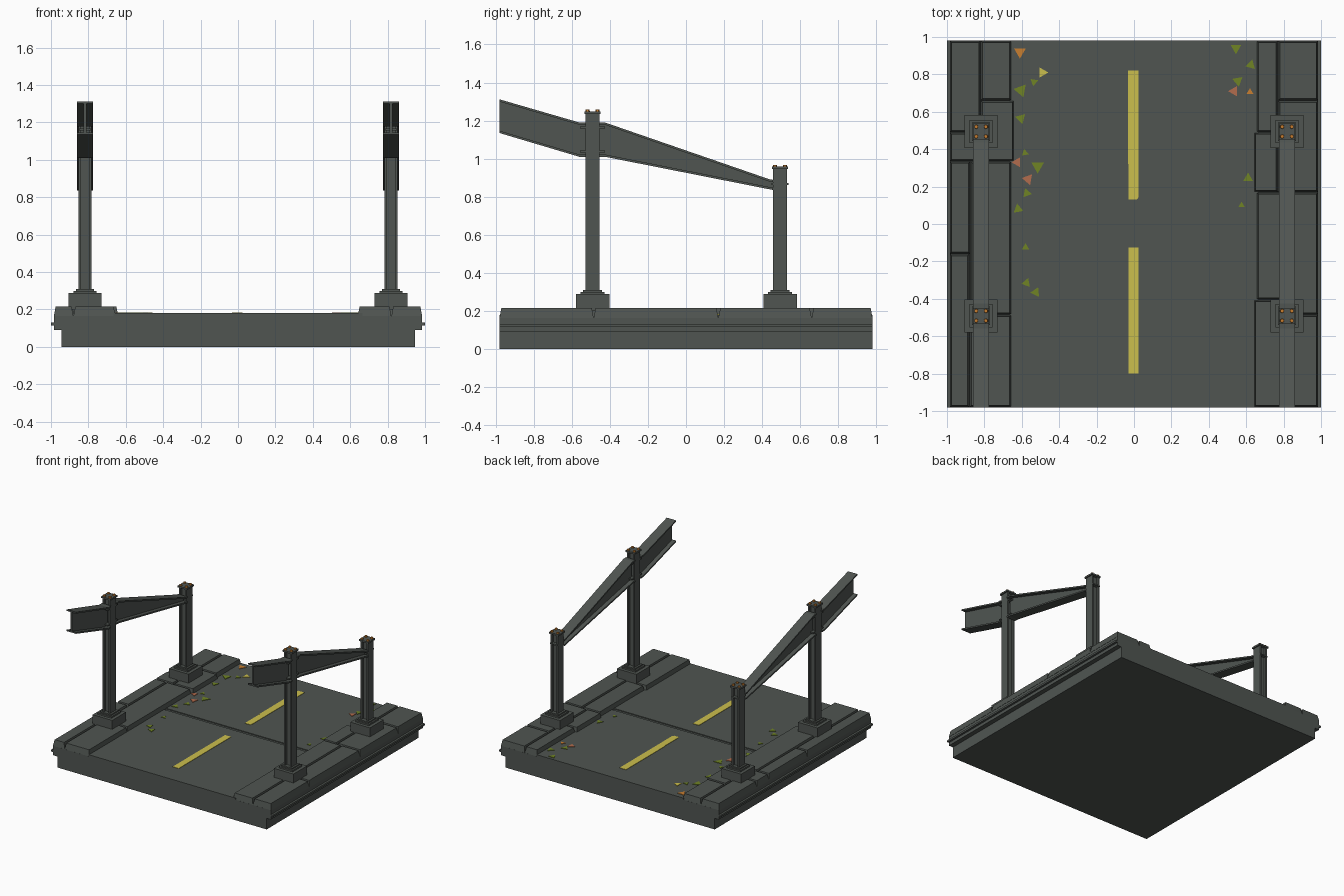
import bpy, bmesh, math
from mathutils import Matrix, Vector


def material(name, rgb):
    m = bpy.data.materials.new(name)
    m.diffuse_color = (*rgb, 1)
    return m


GREY = material("dark_grey", (0.080, 0.091, 0.083))
YELLOW = material("line_yellow", (0.60, 0.52, 0.075))
RUST = material("rust_orange", (0.58, 0.21, 0.03))
GREEN = material("leaf_green", (0.16, 0.23, 0.018))
BROWN = material("leaf_brown", (0.45, 0.15, 0.075))


def finish(name, bm, mats):
    bmesh.ops.recalc_face_normals(bm, faces=bm.faces)
    me = bpy.data.meshes.new(name)
    bm.to_mesh(me)
    bm.free()
    for m in mats:
        me.materials.append(m)
    ob = bpy.data.objects.new(name, me)
    bpy.context.collection.objects.link(ob)
    return ob


def loft(bm, sections):
    """Quad skin through equal vertex loops, capped at both ends."""
    loops = [[bm.verts.new(p) for p in s] for s in sections]
    n = len(loops[0])
    for a, b in zip(loops, loops[1:]):
        for i in range(n):
            j = (i + 1) % n
            bm.faces.new((a[i], a[j], b[j], b[i]))
    bm.faces.new(loops[0])
    bm.faces.new(loops[-1])


def box(bm, x0, x1, y0, y1, z0, z1, inset=0.0):
    t = inset
    loft(bm, [[(x0, y0, z0), (x1, y0, z0), (x1, y1, z0), (x0, y1, z0)],
              [(x0 + t, y0 + t, z1), (x1 - t, y0 + t, z1),
               (x1 - t, y1 - t, z1), (x0 + t, y1 - t, z1)]])


def plate(bm, x, y, w, d, z0, z1, inset=0.0):
    box(bm, x - w / 2, x + w / 2, y - d / 2, y + d / 2, z0, z1, inset)


# foundation slabs and thin side ledges
bm = bmesh.new()
box(bm, -0.945, 0.945, -0.98, 0.98, 0, 0.09)
box(bm, -0.983, 0.983, -0.98, 0.98, 0.09, 0.166)
for s in (-1, 1):
    plate(bm, s * 0.988, 0, 0.024, 1.96, 0.115, 0.13)
finish("foundation", bm, [GREY])

# road surface in two slabs with a joint between
bm = bmesh.new()
box(bm, -0.665, 0.665, -0.98, -0.012, 0.16, 0.18)
box(bm, -0.665, 0.665, 0.014, 0.98, 0.16, 0.18)
box(bm, -0.665, 0.665, -0.012, 0.014, 0.16, 0.173)
finish("road_surface", bm, [GREY])

# centre line dashes, the rear one with a clipped corner
bm = bmesh.new()
box(bm, -0.029, 0.025, -0.80, -0.125, 0.178, 0.183)
dash = [(-0.029, 0.13), (0.015, 0.13), (0.025, 0.145), (0.025, 0.82), (-0.033, 0.82), (-0.033, 0.32), (-0.029, 0.32)]
loft(bm, [[(x, y, z) for x, y in dash] for z in (0.178, 0.183)])
finish("centre_line", bm, [YELLOW])

# kerb stones: x0, x1, y0, y1
LEFT = [(-0.985, -0.82, 0.49, 0.98), (-0.82, -0.655, 0.66, 0.98),
        (-0.985, -0.82, 0.335, 0.49), (-0.82, -0.64, 0.335, 0.66),
        (-0.985, -0.875, -0.16, 0.335), (-0.875, -0.655, -0.485, 0.335),
        (-0.985, -0.88, -0.98, -0.16), (-0.88, -0.655, -0.98, -0.485)]
RIGHT = [(0.655, 0.77, 0.49, 0.98), (0.77, 0.985, 0.66, 0.98),
         (0.64, 0.77, 0.17, 0.49), (0.77, 0.985, 0.17, 0.66),
         (0.655, 0.82, -0.405, 0.17), (0.82, 0.985, -0.485, 0.17),
         (0.64, 0.82, -0.98, -0.405), (0.82, 0.985, -0.98, -0.485)]
for name, stones in (("left_kerb", LEFT), ("right_kerb", RIGHT)):
    bm = bmesh.new()
    for s in stones:
        box(bm, *s, 0.163, 0.215, 0.010)
    finish(name, bm, [GREY])


def post(name, x, y, top, collars):
    # stepped footing
    bm = bmesh.new()
    plate(bm, x, y, 0.176, 0.176, 0.20, 0.288)
    plate(bm, x, y, 0.124, 0.124, 0.288, 0.300)
    plate(bm, x, y, 0.098, 0.098, 0.300, 0.310)
    finish(name + "_footing", bm, [GREY])
    # H-section shaft, collars and cap plate
    bm = bmesh.new()
    for s in (-1, 1):
        plate(bm, x + s * 0.027, y, 0.013, 0.074, 0.30, top - 0.02)
    plate(bm, x, y, 0.054, 0.036, 0.30, top - 0.02)
    for z, d in collars:
        plate(bm, x, y, 0.066, d, z - 0.005, z + 0.005)
    plate(bm, x, y, 0.086, 0.086, top - 0.022, top - 0.009)
    finish(name, bm, [GREY])
    # cap bolts
    bm = bmesh.new()
    for sx in (-1, 1):
        for sy in (-1, 1):
            bmesh.ops.create_cone(
                bm, cap_ends=True, segments=6, radius1=0.012, radius2=0.010, depth=0.012,
                matrix=Matrix.Translation((x + sx * 0.026, y + sy * 0.026, top - 0.005)))
    finish(name + "_bolts", bm, [RUST])


def beam(name, x, spans):
    """Tapered I-beam; each span is a list of (y, bottom z, top z)."""
    bm = bmesh.new()
    f = 0.012

    def strip(w, rows):
        loft(bm, [[(x - w, y, a), (x + w, y, a), (x + w, y, b), (x - w, y, b)] for y, a, b in rows])

    for span in spans:
        strip(0.007, span)
        strip(0.0415, [(y, b - f, b) for y, a, b in span])
        strip(0.0415, [(y, a, a + f) for y, a, b in span])
    finish(name, bm, [GREY])


# posts and beams on both sides
SPANS = [[(-0.98, 1.135, 1.312), (-0.56, 1.01, 1.19), (-0.526, 1.01, 1.19)],
         [(-0.456, 1.01, 1.19), (-0.425, 1.01, 1.19), (0.435, 0.84, 0.893), (0.456, 0.836, 0.889)]]
for side, x in (("left", -0.818), ("right", 0.818)):
    post(side + "_front_post", x, -0.491, 1.257, [(1.163, 0.13), (1.037, 0.13)])
    post(side + "_rear_post", x, 0.494, 0.967, [(0.868, 0.088)])
    beam(side + "_beam", x, SPANS)

# fallen leaves: x, y, radius, angle in degrees, colour index
LEAVES = [(-.61, .92, .036, 30, 1), (-.49, .81, .032, 0, 2), (-.605, .715, .040, 50, 0),
          (-.535, .76, .024, 20, 0), (-.605, .565, .032, 45, 0), (-.583, .38, .022, 100, 0),
          (-.515, .31, .040, -90, 0), (-.625, .33, .030, 60, 3), (-.567, .24, .034, 50, 3),
          (-.573, .165, .028, 110, 0), (-.62, .08, .030, -20, 0), (-.58, -.125, .023, 90, 0),
          (-.575, -.315, .028, 70, 0), (-.525, -.365, .030, 65, 0), (.545, .94, .032, -90, 0),
          (.625, .85, .030, 75, 0), (.555, .765, .032, 40, 0), (.535, .71, .032, 60, 3),
          (.62, .705, .022, 90, 1), (.61, .245, .030, -30, 0), (.575, .10, .020, 90, 0)]
bm = bmesh.new()
for x, y, r, ang, col in LEAVES:
    old = set(bm.faces)
    tri = [math.radians(ang + 120 * k) for k in range(3)]
    loft(bm, [[(x + r * math.cos(a), y + r * math.sin(a), z) for a in tri] for z in (0.179, 0.184)])
    for face in set(bm.faces) - old:
        face.material_index = col
finish("fallen_leaves", bm, [GREEN, RUST, YELLOW, BROWN])
